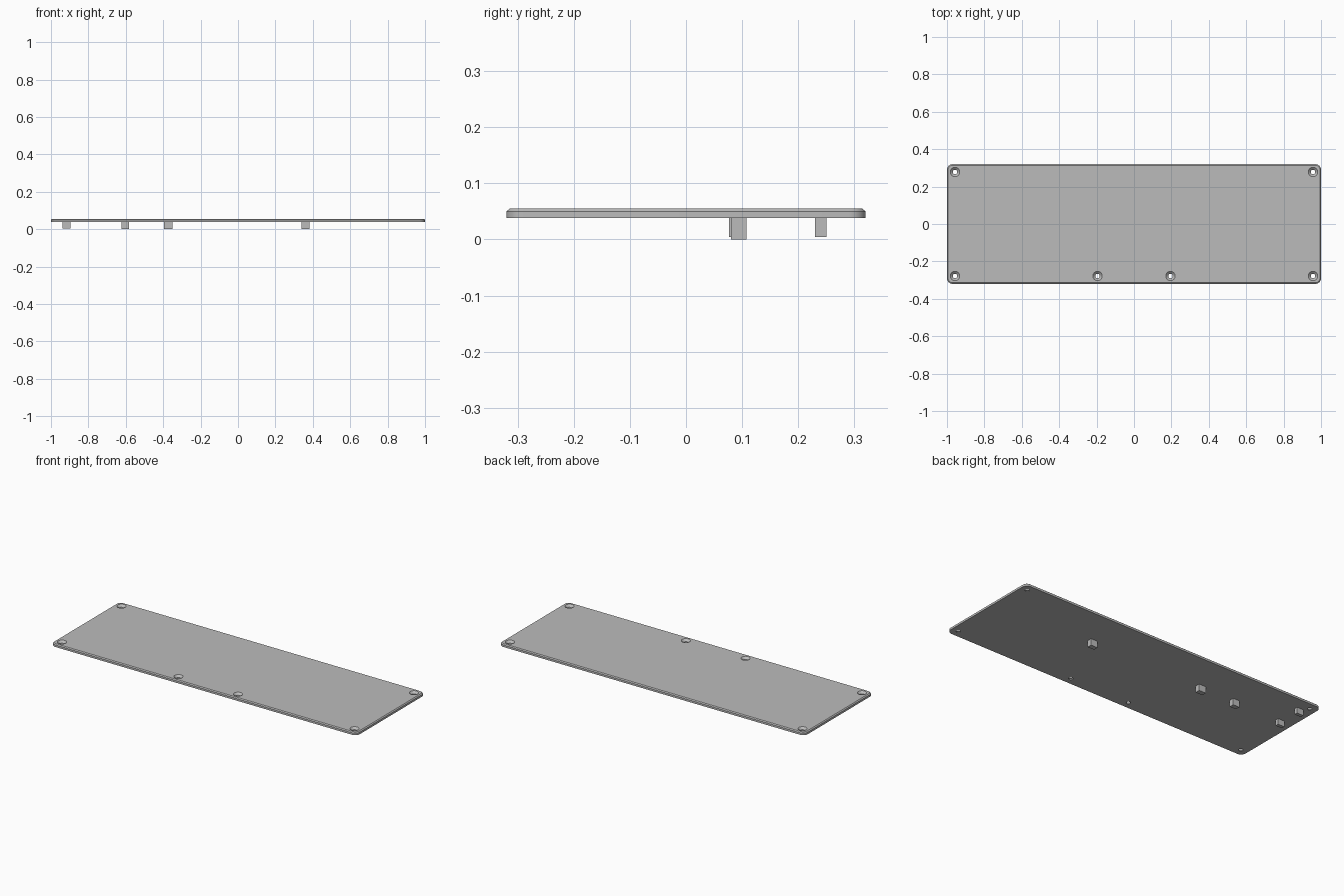
import bpy, bmesh
from math import sin, cos, pi

cube = bpy.data.objects.get("Cube")
if cube:
    bpy.data.objects.remove(cube, do_unlink=True)

grey = bpy.data.materials.new("plain grey")
grey.use_nodes = True
grey.diffuse_color = (0.5, 0.5, 0.5, 1)
grey.node_tree.nodes["Principled BSDF"].inputs["Base Color"].default_value = (0.5, 0.5, 0.5, 1)

HALF_X, HALF_Y, RADIUS = 1.0, 0.32, 0.03
BOTTOM, SHOULDER, TOP, CHAMFER = 0.038, 0.05, 0.055, 0.006


def loft(name, rings):
    """Skin closed rings of points, stacked upwards, and cap both ends."""
    bm = bmesh.new()
    loops = [[bm.verts.new(p) for p in ring] for ring in rings]
    n = len(loops[0])
    for low, high in zip(loops, loops[1:]):
        for i in range(n):
            j = (i + 1) % n
            bm.faces.new((low[i], low[j], high[j], high[i]))
    bm.faces.new(loops[0][::-1])
    bm.faces.new(loops[-1])
    mesh = bpy.data.meshes.new(name)
    bm.to_mesh(mesh)
    bm.free()
    mesh.materials.append(grey)
    obj = bpy.data.objects.new(name, mesh)
    bpy.context.collection.objects.link(obj)
    return obj


def rounded_ring(inset, z, steps=8):
    r = RADIUS - inset
    points = []
    for k, (sx, sy) in enumerate([(1, 1), (-1, 1), (-1, -1), (1, -1)]):
        for i in range(steps + 1):
            a = (k + i / steps) * pi / 2
            points.append((sx * (HALF_X - RADIUS) + r * cos(a),
                           sy * (HALF_Y - RADIUS) + r * sin(a), z))
    return points


def circle(x, y, r, z, n=32):
    return [(x + r * cos(2 * pi * i / n), y + r * sin(2 * pi * i / n), z) for i in range(n)]


# Cover plate with a chamfered upper edge
plate = loft("cover_plate", [rounded_ring(0, BOTTOM), rounded_ring(0, SHOULDER),
                             rounded_ring(CHAMFER, TOP)])

# Countersunk screw holes
holes = [(sx * 0.957, sy * 0.278) for sx in (-1, 1) for sy in (-1, 1)]
holes += [(-0.195, -0.278), (0.195, -0.278)]
for x, y in holes:
    cutter = loft("hole_cutter", [circle(x, y, 0.012, BOTTOM - 0.02), circle(x, y, 0.012, 0.043),
                                  circle(x, y, 0.025, TOP), circle(x, y, 0.025, TOP + 0.02)])
    cutter.hide_render = True
    mod = plate.modifiers.new("screw_hole", 'BOOLEAN')
    mod.operation = 'DIFFERENCE'
    mod.solver = 'EXACT'
    mod.object = cutter
    bpy.context.view_layer.objects.active = plate
    bpy.ops.object.modifier_apply(modifier=mod.name)
    bpy.data.objects.remove(cutter, do_unlink=True)

bpy.ops.object.select_all(action='DESELECT')
plate.select_set(True)
bpy.ops.object.shade_smooth_by_angle(angle=0.4)

# Support pegs under the plate: x, y, width, depth, lowest point
pegs = {
    "left_peg": (0.36, 0.094, 0.043, 0.028, 0),
    "middle_peg": (-0.374, 0.094, 0.045, 0.028, 0),
    "right_peg": (-0.603, 0.094, 0.042, 0.028, 0),
    "end_front_peg": (-0.917, 0.087, 0.043, 0.02, 0.004),
    "end_back_peg": (-0.917, 0.24, 0.043, 0.02, 0.004),
}
for name, (x, y, w, d, low) in pegs.items():
    corners = [(x + sx * w / 2, y + sy * d / 2) for sx, sy in [(1, 1), (-1, 1), (-1, -1), (1, -1)]]
    loft(name, [[(px, py, z) for px, py in corners] for z in (low, BOTTOM + 0.002)])
